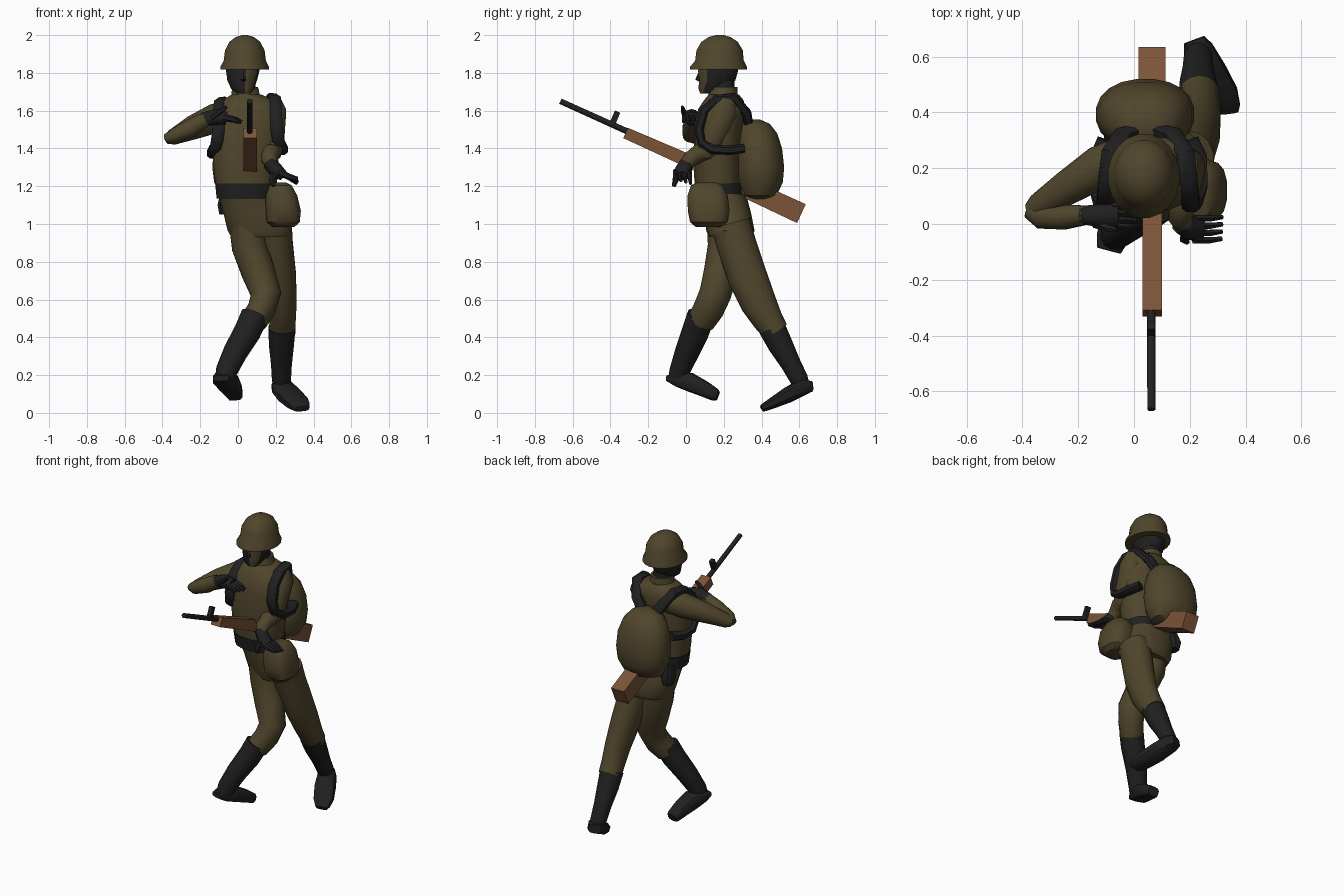
import bpy, bmesh, math
from mathutils import Vector

def material(name, col):
    m = bpy.data.materials.new(name)
    m.diffuse_color = (*col, 1)
    return m

OLIVE = material("olive cloth", (0.080, 0.061, 0.025))
DARK = material("dark leather", (0.0145, 0.0145, 0.0155))
WOOD = material("brown wood", (0.20, 0.088, 0.040))

def loft(name, secs, mat, n=14, ref=(1, 0, 0), flat=False, p=1.0, angle=40):
    """Skin through sections (x, y, z, half width along ref, other half width).
    flat=True keeps the rings horizontal, p < 1 makes the rings boxy."""
    bm = bmesh.new()
    pts = [Vector(s[:3]) for s in secs]
    rings = []
    for i, s in enumerate(secs):
        t = pts[min(i + 1, len(pts) - 1)] - pts[max(i - 1, 0)]
        t = Vector((0, 0, 1)) if flat else t.normalized()
        r = Vector(ref)
        side = (r - t * r.dot(t)).normalized()
        up = t.cross(side)
        ring = []
        for k in range(n):
            a = 2 * math.pi * (k + 0.5) / n
            c, d = math.cos(a), math.sin(a)
            u = math.copysign(abs(c) ** p, c) * s[3]
            v = math.copysign(abs(d) ** p, d) * s[-1]
            ring.append(bm.verts.new(pts[i] + side * u + up * v))
        rings.append(ring)
    for a, b in zip(rings, rings[1:]):
        for k in range(n):
            j = (k + 1) % n
            bm.faces.new((a[k], a[j], b[j], b[k]))
    bm.faces.new(rings[0][::-1])
    bm.faces.new(rings[-1])
    bmesh.ops.recalc_face_normals(bm, faces=bm.faces)
    me = bpy.data.meshes.new(name)
    bm.to_mesh(me)
    bm.free()
    me.materials.append(mat)
    me.shade_smooth()
    me.set_sharp_from_angle(angle=math.radians(angle))
    ob = bpy.data.objects.new(name, me)
    bpy.context.collection.objects.link(ob)
    return ob

# Helmet with a flared brim
loft("helmet", [(.035, .172, 1.818, .130, .152), (.035, .172, 1.832, .130, .152),
                (.036, .177, 1.865, .113, .130), (.036, .178, 1.92, .106, .124),
                (.036, .178, 1.965, .082, .097), (.036, .178, 1.99, .048, .058),
                (.036, .178, 2.0, .015, .02)], OLIVE, n=20, flat=True)

# Head, with the olive strip on the face
head = loft("head", [(.03, .11, 1.69, .035, .035), (.025, .135, 1.715, .062, .07),
                     (.022, .165, 1.76, .08, .098), (.025, .17, 1.81, .09, .108),
                     (.03, .175, 1.86, .09, .105)], DARK, n=16, flat=True)
head.data.materials.append(OLIVE)
for f in head.data.polygons:
    if f.normal.y < -0.5 and f.center.x > 0.035:
        f.material_index = 1
loft("nose", [(.03, .075, 1.80, .01, .01), (.03, .065, 1.765, .016, .016),
              (.03, .08, 1.755, .012, .012)], DARK, n=6, flat=True)
loft("neck", [(.04, .2, 1.62, .062, .062), (.03, .19, 1.78, .06, .065)], DARK, flat=True)
loft("collar", [(.045, .195, 1.64, .095, .09), (.04, .195, 1.68, .078, .078),
                (.038, .2, 1.725, .07, .072)], OLIVE, flat=True)

# Jacket, belt and skirt
loft("jacket", [(.04, .172, 1.15, .15, .118), (.04, .165, 1.25, .165, .122),
                (.04, .168, 1.4, .182, .125), (.05, .175, 1.53, .188, .13),
                (.058, .19, 1.61, .178, .125), (.055, .2, 1.655, .14, .105),
                (.045, .2, 1.685, .08, .08)], OLIVE, n=18, flat=True, p=.85)
loft("belt", [(.04, .18, 1.135, .155, .128), (.04, .172, 1.215, .163, .13)],
     DARK, n=18, flat=True, p=.85)
loft("jacket_skirt", [(.045, .195, 1.16, .148, .122), (.075, .22, 1.06, .155, .124),
                      (.115, .235, .965, .172, .128), (.118, .235, .93, .155, .112)],
     OLIVE, n=18, flat=True, p=.85)

# Backpack and belt pouches
loft("backpack", [(.04, .39, 1.13, .07, .05), (.04, .39, 1.15, .13, .09),
                  (.04, .393, 1.22, .168, .121), (.04, .393, 1.3, .178, .128),
                  (.04, .388, 1.4, .170, .122), (.04, .378, 1.48, .142, .106),
                  (.04, .365, 1.53, .10, .08), (.04, .355, 1.552, .05, .04)],
     OLIVE, n=20, flat=True, p=.9)
loft("side_pouch", [(.24, .12, .985, .06, .07), (.24, .12, 1.01, .088, .10),
                    (.24, .12, 1.07, .094, .112), (.23, .115, 1.15, .085, .108),
                    (.225, .11, 1.205, .06, .085), (.225, .11, 1.22, .03, .05)],
     OLIVE, n=16, flat=True, p=.7)
loft("back_pouch", [(-.07, .29, 1.05, .03, .035), (-.07, .29, 1.10, .04, .045),
                    (-.065, .27, 1.17, .03, .04)], DARK, n=8, flat=True, p=.6)

# Shoulder straps, from the back, over the shoulder and under the arm
def strap(name, s, drop):
    cx = .05
    path = [(.02, .335, 1.50), (.09, .32, 1.59), (.135, .25, 1.67), (.145, .16, 1.66),
            (.15, .095, 1.60), (.155, .068, 1.50), (.165, .085, 1.43),
            (.182, .14, 1.395), (.18, .23, 1.39), (.15, .30, 1.40)]
    loft(name, [(cx + s * x, y, z - drop, .034, .026) for x, y, z in path], DARK, n=8, p=.7)

strap("left_strap", 1, 0)
strap("right_strap", -1, .02)

# Raised right arm and its glove
loft("right_upper_arm", [(-.04, .24, 1.58, .075, .075), (-.12, .205, 1.56, .078, .078),
                         (-.24, .13, 1.51, .062, .064), (-.345, .06, 1.46, .048, .042),
                         (-.375, .045, 1.448, .03, .026)], OLIVE, ref=(0, 1, 0))
loft("right_forearm", [(-.378, .05, 1.452, .03, .026), (-.335, .03, 1.468, .048, .04),
                       (-.25, .025, 1.507, .046, .048), (-.17, .032, 1.555, .035, .04)],
     OLIVE, ref=(0, 1, 0))
loft("right_glove", [(-.19, .032, 1.55, .034, .038), (-.12, .03, 1.567, .044, .042),
                     (-.06, .03, 1.56, .044, .034)], DARK, n=10, ref=(0, 1, 0))
for i in range(4):
    y = .065 - i * .024
    loft(f"right_finger_{i + 1}", [(-.08, y, 1.565, .014, .02), (-.02, y - .004, 1.553, .013, .017),
                                   (.03 - .012 * i, y - .006, 1.54, .009, .01)],
         DARK, n=6, ref=(0, 1, 0))
loft("right_thumb", [(-.14, .0, 1.56, .016, .016), (-.09, -.015, 1.60, .014, .014),
                     (-.06, -.02, 1.62, .009, .009)], DARK, n=6, ref=(0, 1, 0))

# Lowered left arm and its glove
loft("left_upper_arm", [(.17, .21, 1.645, .06, .06), (.19, .2, 1.59, .068, .075),
                        (.195, .165, 1.5, .055, .068), (.195, .12, 1.40, .048, .06),
                        (.19, .1, 1.36, .035, .04)], OLIVE)
loft("left_forearm", [(.195, .13, 1.385, .04, .04), (.175, .07, 1.375, .05, .05),
                      (.165, .02, 1.34, .042, .042), (.18, .0, 1.31, .034, .036)], OLIVE)
loft("left_glove", [(.165, .005, 1.325, .037, .037), (.20, -.015, 1.285, .044, .04),
                    (.24, -.02, 1.255, .044, .028)], DARK, n=10, ref=(0, 1, 0))
for i in range(4):
    y = .02 - i * .026
    loft(f"left_finger_{i + 1}", [(.215, y, 1.275, .014, .02), (.27, y, 1.25, .013, .017),
                                  (.315, y + .005, 1.215 + .008 * i, .009, .011)],
         DARK, n=6, ref=(0, 1, 0))
loft("left_thumb", [(.19, -.03, 1.27, .018, .018), (.18, -.055, 1.235, .017, .017),
                    (.19, -.065, 1.20, .010, .010)], DARK, n=6)

# Trousers
loft("right_trouser", [(.05, .215, 1.0, .10, .105), (.06, .215, .88, .095, .10),
                       (.105, .185, .75, .09, .09), (.148, .155, .63, .082, .085),
                       (.125, .12, .55, .075, .082), (.085, .08, .485, .07, .075)], OLIVE)
loft("left_trouser", [(.195, .235, 1.0, .092, .105), (.20, .265, .90, .092, .105),
                      (.225, .325, .72, .085, .105), (.24, .385, .58, .072, .095),
                      (.237, .435, .49, .070, .08), (.233, .475, .43, .072, .07)], OLIVE)

# Boots
loft("right_boot_shaft", [(.088, .08, .515, .074, .076), (.05, .05, .43, .072, .075),
                          (-.015, .005, .32, .065, .066), (-.062, -.035, .22, .058, .055),
                          (-.07, -.045, .18, .052, .05)], DARK, n=12)
loft("right_boot_foot", [(-.09, -.095, .183, .045, .016), (-.078, -.05, .18, .058, .04),
                         (-.055, .02, .163, .06, .05), (-.03, .10, .125, .052, .042),
                         (-.015, .155, .095, .042, .034), (-.013, .168, .09, .034, .026)],
     DARK, n=10, p=.6)
loft("left_boot_shaft", [(.232, .455, .45, .074, .074), (.23, .50, .36, .068, .068),
                         (.23, .555, .26, .057, .055), (.23, .60, .175, .052, .05),
                         (.23, .61, .15, .045, .045)], DARK, n=12)
loft("left_boot_foot", [(.215, .66, .14, .04, .03), (.23, .62, .138, .056, .045),
                        (.27, .54, .095, .064, .042), (.315, .46, .053, .062, .03),
                        (.338, .415, .03, .046, .022), (.34, .403, .022, .036, .016)],
     DARK, n=10, p=.6)

# Rifle: tapered square stock, round barrel, front sight
def box_loft(name, secs, mat):
    r2 = math.sqrt(2)
    loft(name, [(x, y, z, a * r2, b * r2) for x, y, z, a, b in secs], mat, n=4, angle=20)

box_loft("rifle_fore_stock", [(.065, -.32, 1.482, .035, .03), (.065, .05, 1.318, .035, .036)], WOOD)
box_loft("rifle_butt", [(.065, .05, 1.318, .035, .036), (.065, .33, 1.185, .048, .052),
                        (.065, .611, 1.055, .048, .055)], WOOD)
loft("rifle_barrel", [(.062, -.30, 1.485, .016, .016), (.062, -.665, 1.65, .015, .015)],
     DARK, n=10)
box_loft("rifle_sight", [(.062, -.39, 1.53, .013, .016), (.062, -.362, 1.595, .013, .015)], DARK)
